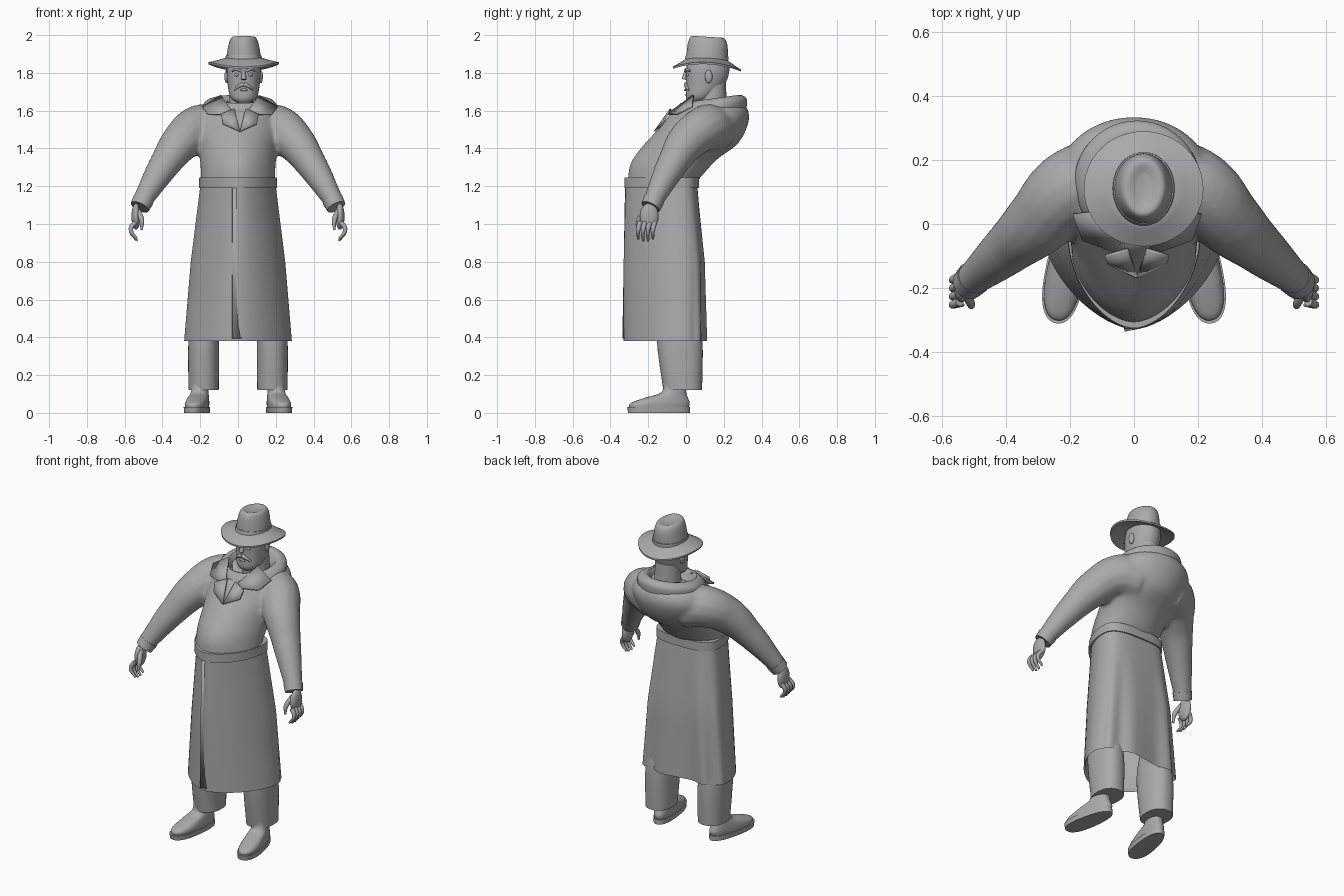
import bpy
import bmesh
from math import cos, sin, pi, radians
from mathutils import Matrix, Vector

cube = bpy.data.objects.get("Cube")
if cube:
    bpy.data.objects.remove(cube, do_unlink=True)

grey = bpy.data.materials.new("plain grey")
grey.use_nodes = True
tone = (.4, .4, .4, 1)
grey.diffuse_color = tone
grey.node_tree.nodes["Principled BSDF"].inputs["Base Color"].default_value = tone

SIDES = (("left", 1), ("right", -1))
HEAD_X = .03


def select_only(ob):
    bpy.ops.object.select_all(action="DESELECT")
    ob.select_set(True)
    bpy.context.view_layer.objects.active = ob


def finish(ob):
    """Give the colour and smooth shading to a part."""
    ob.data.materials.clear()
    ob.data.materials.append(grey)
    select_only(ob)
    bpy.ops.object.shade_smooth_by_angle(angle=radians(40))
    return ob


def link(name, data):
    ob = bpy.data.objects.new(name, data)
    bpy.context.collection.objects.link(ob)
    return ob


def mesh_object(name, bm):
    bmesh.ops.recalc_face_normals(bm, faces=bm.faces)
    mesh = bpy.data.meshes.new(name)
    bm.to_mesh(mesh)
    bm.free()
    return link(name, mesh)


def refine(rings, smooth, steps=4):
    """Add rings between the key rings, along a spline or straight."""
    keys = [Vector(ring) for ring in rings]
    last = len(keys) - 1
    result = []
    for i in range(last):
        start, end = keys[i], keys[i + 1]
        if smooth:
            tangent_a = (end - keys[max(i - 1, 0)]) / 2
            tangent_b = (keys[min(i + 2, last)] - start) / 2
        else:
            tangent_a = tangent_b = end - start
        for k in range(steps):
            t = k / steps
            ease = t * t * (3 - 2 * t)
            result.append(start.lerp(end, ease) + tangent_a * t * (1 - t) ** 2
                          - tangent_b * t * t * (1 - t))
    return result + [keys[last]]


def loft(name, rings, centre=0, split=.5, front=2, back=2, tilt=0,
         smooth=True, sides=48, adjust=None):
    """Skin oval rings given as (height, front y, back y, half width)."""
    bm = bmesh.new()
    loops = []
    for height, y_front, y_back, half in refine(rings, smooth):
        y_wide = y_front + (y_back - y_front) * split
        y_middle = (y_front + y_back) / 2
        loop = []
        for i in range(sides):
            angle = 2 * pi * i / sides
            c, s = cos(angle), sin(angle)
            power = 2 / (front if s < 0 else back)
            x = half * abs(c) ** power * (1 if c > 0 else -1)
            reach = (y_back if s > 0 else y_front) - y_wide
            y = y_wide + reach * abs(s) ** power
            co = Vector((centre + x, y, height + tilt * (y - y_middle)))
            loop.append(bm.verts.new(adjust(co, angle) if adjust else co))
        loops.append(loop)
    for low, high in zip(loops, loops[1:]):
        for i in range(sides):
            bm.faces.new((low[i - 1], low[i], high[i], high[i - 1]))
    bm.faces.new(loops[0])
    bm.faces.new(loops[-1])
    return finish(mesh_object(name, bm))


def tube(name, points, thick, thin):
    """Round tube along the points, tapering from thick to thin."""
    curve = bpy.data.curves.new(name, "CURVE")
    curve.dimensions = "3D"
    curve.bevel_depth = 1
    curve.bevel_resolution = 5
    curve.resolution_u = 8
    curve.use_fill_caps = True
    knots = curve.splines.new("BEZIER").bezier_points
    knots.add(len(points) - 1)
    for i, (knot, point) in enumerate(zip(knots, points)):
        t = i / (len(points) - 1)
        knot.co = point
        knot.radius = thick + (thin - thick) * t * t
        knot.handle_left_type = knot.handle_right_type = "AUTO"
    select_only(link(name, curve))
    bpy.ops.object.convert(target="MESH")
    return finish(bpy.context.object)


def blob(name, place, size):
    bm = bmesh.new()
    bmesh.ops.create_uvsphere(bm, u_segments=20, v_segments=12, radius=1)
    shape = Matrix.Translation(place) @ Matrix.Diagonal((*size, 1))
    bmesh.ops.transform(bm, matrix=shape, verts=bm.verts)
    return finish(mesh_object(name, bm))


def panel(name, points):
    """Thin cloth piece."""
    bm = bmesh.new()
    bm.faces.new([bm.verts.new(p) for p in points])
    ob = mesh_object(name, bm)
    solid = ob.modifiers.new("thickness", "SOLIDIFY")
    solid.thickness = .01
    solid.offset = 0
    return finish(ob)


def mirrored(points, side, centre=0):
    """Place points given as (distance from centre, y, z) on one side."""
    return [(centre + side * x, y, z) for x, y, z in points]


# Coat skirt with a lining and soft folds at the back
def folds(co, angle):
    depth = max(0, 1.1 - co.z) * max(0, sin(angle)) * .02
    return co + Vector((cos(angle), sin(angle), 0)) * depth * cos(9 * angle)


loft("coat_skirt", [(1, -.3, .06, .2), (.4, -.32, .09, .27), (.38, -.33, .1, .285),
                    (.8, -.33, .095, .25), (1.2, -.32, .06, .2)],
     split=.7, front=1.6, back=3.2, smooth=False, sides=64, adjust=folds)
panel("front_placket", [(-.03, -.332, .395), (.02, -.322, .395), (.02, -.31, 1.19), (-.03, -.318, 1.19)])

# Belt
loft("belt", [(1.19, -.326, .07, .207), (1.245, -.326, .07, .205)],
     split=.7, front=1.75, back=3, smooth=False, sides=64)

# Coat body leaning back, hollow at the neck
body = loft("coat_body", [(1.2, -.31, .05, .195), (1.32, -.3, .16, .2), (1.41, -.25, .28, .215),
                          (1.54, -.13, .335, .24), (1.62, -.06, .305, .19), (1.59, 0, .24, .12)],
            split=.58, front=1.75, tilt=.08)

# Sleeves blended into the coat body
select_only(body)
sleeves = [tube(name + "_sleeve", mirrored(
    [(.1, .15, 1.5), (.2, .11, 1.51), (.295, .01, 1.44), (.385, -.07, 1.32), (.52, -.185, 1.1)],
    side), .128, .05) for name, side in SIDES]
select_only(body)
for sleeve in sleeves:
    sleeve.select_set(True)
bpy.ops.object.join()
blend = body.modifiers.new("blend", "REMESH")
blend.mode = "VOXEL"
blend.voxel_size = .012
blend.use_smooth_shade = True
soften = body.modifiers.new("soften", "SMOOTH")
soften.iterations = 8
finish(body)

# Turned-up collar with lapels
loft("coat_collar", [(1.58, -.09, .32, .2), (1.64, -.05, .32, .19),
                     (1.66, -.02, .27, .14), (1.59, .02, .22, .11)],
     centre=.01, tilt=.14)
for name, side in SIDES:
    panel(name + "_lapel", mirrored(
        [(0, -.165, 1.49), (.09, -.125, 1.53), (.1, -.1, 1.58), (.03, -.08, 1.61)], side, .01))
    panel(name + "_collar_wing", mirrored(
        [(.03, -.1, 1.58), (.17, -.05, 1.58), (.2, .03, 1.62), (.1, .04, 1.68)], side, .01))
    panel(name + "_shirt_collar", mirrored(
        [(0, -.05, 1.6), (.04, -.06, 1.6), (.07, .03, 1.65)], side, .01))

# Cuffs and hands
for name, side in SIDES:
    tube(name + "_cuff", mirrored([(.5, -.168, 1.13), (.52, -.188, 1.09)], side), .056, .052)
    blob(name + "_palm", (side * .54, -.195, 1.04), (.024, .05, .07))
    for finger in range(4):
        y = -.165 - .026 * finger
        tip = .91 + .01 * (finger in (0, 3))
        tube(f"{name}_finger_{finger + 1}", mirrored(
            [(.545, y, 1.01), (.567, y - .01, .97), (.535, y - .01, tip)], side), .014, .006)
    tube(name + "_thumb", mirrored(
        [(.53, -.21, 1.07), (.51, -.25, 1.02), (.51, -.26, .97)], side), .016, .006)

# Trousers and shoes, toes turned out
for name, side in SIDES:
    loft(name + "_trouser_leg", [(.12, -.12, .085, .08), (.4, -.155, .085, .08),
                                 (.6, -.13, .03, .05)],
         centre=side * .182, front=2.3, back=2.3)
    x = side * .19
    pivot = Matrix.Translation((x, 0, 0))
    turn = pivot @ Matrix.Rotation(side * .17, 4, "Z") @ pivot.inverted()

    def splay(co, angle):
        return turn @ co

    loft(name + "_shoe", [(.02, -.3, .01, .055), (.05, -.3, .02, .057), (.08, -.22, .01, .052),
                          (.11, -.13, 0, .045), (.17, -.12, 0, .04)],
         centre=x, split=.4, front=2.3, back=2.3, adjust=splay)
    loft(name + "_sole", [(0, -.31, .02, .06), (.03, -.315, .02, .062)],
         centre=x, split=.4, front=2.3, back=2.3, adjust=splay)

# Neck and bearded head
loft("neck", [(1.56, .06, .22, .08), (1.76, .06, .21, .07)], centre=HEAD_X)
loft("head", [(1.64, .02, .1, .03), (1.67, 0, .15, .07), (1.74, 0, .21, .085),
              (1.82, 0, .23, .09), (1.9, .02, .21, .08)],
     centre=HEAD_X, front=2.2, tilt=.06)
tube("nose", [(HEAD_X, 0, 1.81), (HEAD_X, -.01, 1.765)], .009, .014)
blob("lower_lip", (HEAD_X, 0, 1.71), (.02, .01, .007))
for name, side in SIDES:
    tube(name + "_moustache", mirrored(
        [(0, 0, 1.74), (.025, 0, 1.73), (.05, .015, 1.71)], side, HEAD_X), .011, .005)
    tube(name + "_eyebrow", mirrored(
        [(.015, 0, 1.81), (.04, 0, 1.82), (.06, .02, 1.81)], side, HEAD_X), .008, .005)
    blob(name + "_eye", (HEAD_X + side * .035, .01, 1.79), (.014, .01, .009))
    blob(name + "_ear", (HEAD_X + side * .09, .12, 1.78), (.012, .02, .035))


# Hat with a curved brim and a dented crown
def curl(co, angle):
    return co + Vector((0, 0, .9 * (co.x - HEAD_X) ** 2))


loft("hat_brim", [(1.85, 0, .22, .09), (1.815, -.07, .29, .185), (1.825, -.07, .29, .187),
                  (1.87, 0, .22, .1)],
     centre=HEAD_X, tilt=-.04, smooth=False, adjust=curl)
loft("hat_crown", [(1.86, 0, .22, .095), (1.95, .01, .22, .08), (1.99, .03, .2, .06),
                   (1.98, .07, .16, .02)],
     centre=HEAD_X, tilt=-.06)
loft("hat_band", [(1.87, -.005, .225, .098), (1.89, 0, .225, .095)],
     centre=HEAD_X, tilt=-.04)
